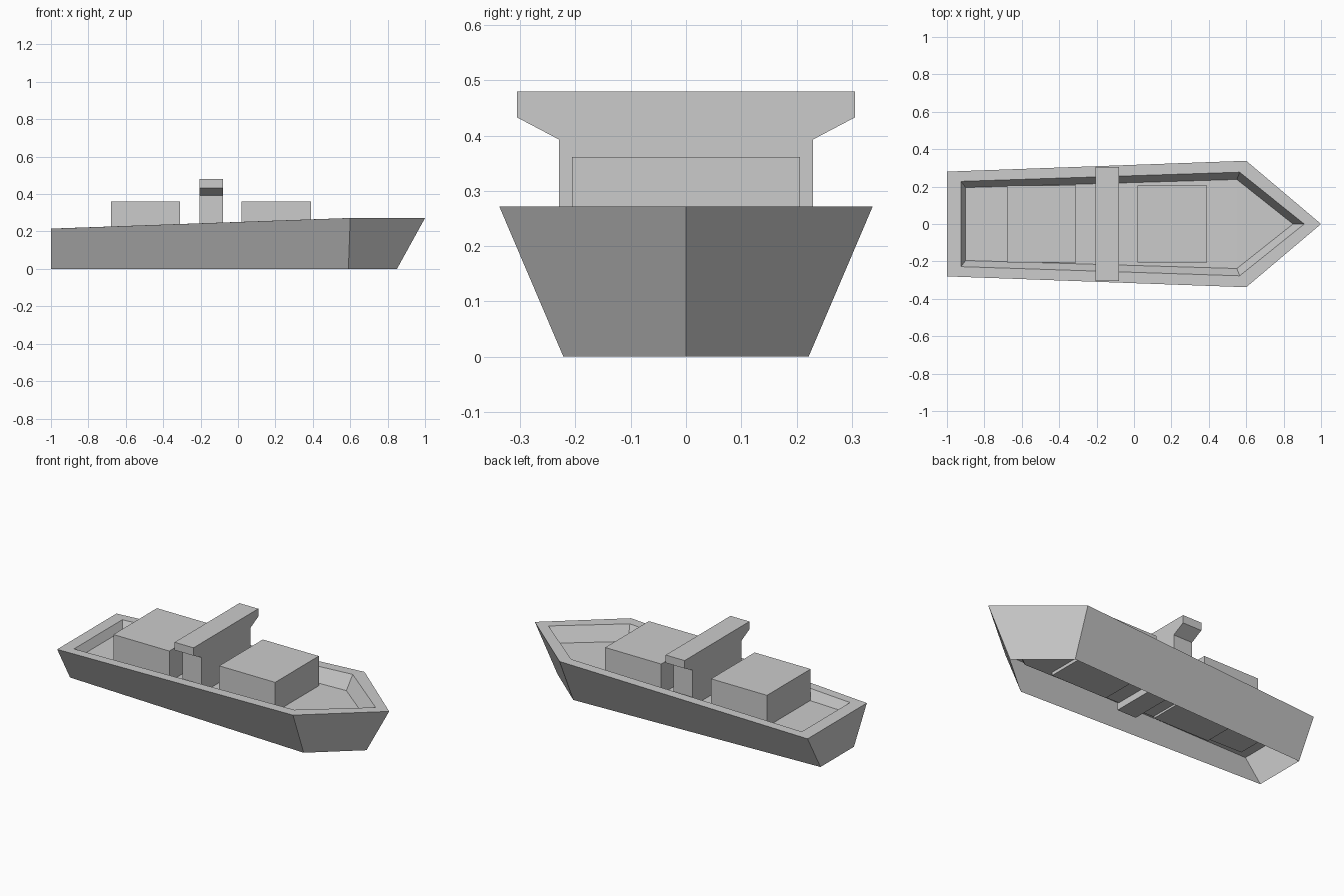
import bpy, bmesh

if "Cube" in bpy.data.objects:
    bpy.data.objects.remove(bpy.data.objects["Cube"])


def finish(name, bm):
    mesh = bpy.data.meshes.new(name)
    bm.to_mesh(mesh)
    bm.free()
    obj = bpy.data.objects.new(name, mesh)
    bpy.context.collection.objects.link(obj)
    return obj


def extrude_profile(name, profile_yz, x0, x1):
    """Close a y/z profile into a solid running from x0 to x1."""
    bm = bmesh.new()
    face = bm.faces.new([bm.verts.new((x0, y, z)) for y, z in profile_yz])
    ext = bmesh.ops.extrude_face_region(bm, geom=[face])["geom"]
    verts = [g for g in ext if isinstance(g, bmesh.types.BMVert)]
    bmesh.ops.translate(bm, verts=verts, vec=(x1 - x0, 0, 0))
    bmesh.ops.recalc_face_normals(bm, faces=bm.faces)
    return finish(name, bm)


def outline(stern, shoulder, tip):
    """Five-sided hull ring mirrored across y."""
    flip = lambda p: (p[0], -p[1], p[2])
    return [flip(stern), flip(shoulder), tip, shoulder, stern]


# Hull shell, open underneath: bottom edge, outer rim, inner rim, deck edge
rings = [
    outline((-1.0, 0.158, 0.0), (0.59, 0.222, 0.0), (0.85, 0, 0.0)),
    outline((-1.0, 0.28, 0.215), (0.60, 0.338, 0.272), (1.0, 0, 0.272)),
    outline((-0.925, 0.228, 0.218), (0.565, 0.277, 0.271), (0.91, 0, 0.272)),
    outline((-0.90, 0.195, 0.172), (0.55, 0.238, 0.185), (0.85, 0, 0.185)),
]
bm = bmesh.new()
loops = [[bm.verts.new(p) for p in ring] for ring in rings]
for low, high in zip(loops, loops[1:]):
    for i in range(5):
        j = (i + 1) % 5
        bm.faces.new((low[i], low[j], high[j], high[i]))
# Deck: main quad and bow triangle
d = loops[-1]
bm.faces.new((d[0], d[1], d[3], d[4]))
bm.faces.new((d[1], d[2], d[3]))
finish("hull", bm)

# Cargo blocks fore and aft
for name, x0, x1 in (("aft_cargo", -0.68, -0.31), ("fore_cargo", 0.02, 0.39)):
    extrude_profile(name, [(-0.206, 0.165), (0.206, 0.165),
                           (0.206, 0.361), (-0.206, 0.361)], x0, x1)

# Bridge tower with overhanging wings
half = [(0.23, 0.14), (0.23, 0.393), (0.306, 0.433), (0.306, 0.48)]
extrude_profile("bridge", half + [(-y, z) for y, z in reversed(half)],
                -0.205, -0.08)
